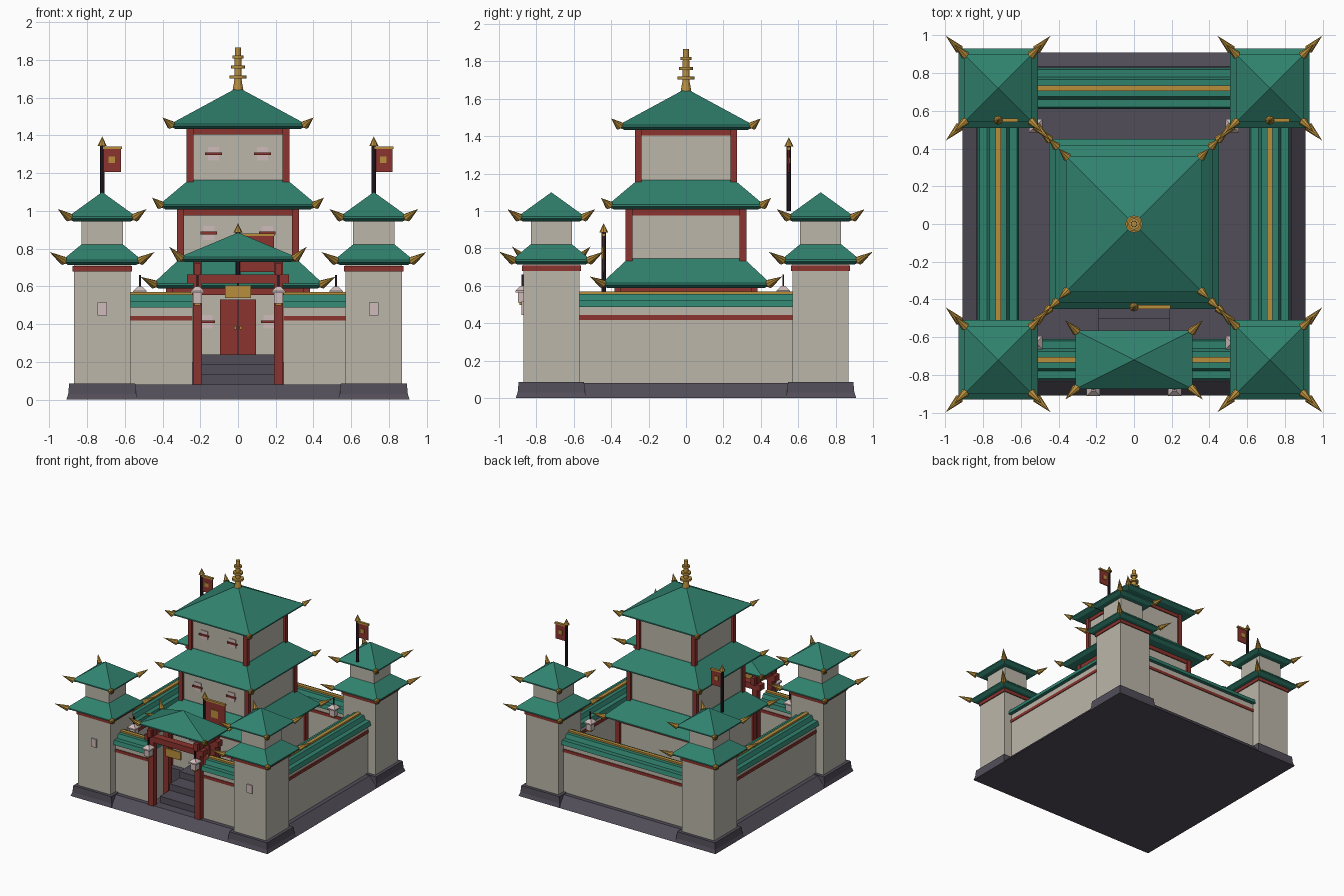
import bpy, bmesh
from mathutils import Vector

if "Cube" in bpy.data.objects:
    bpy.data.objects.remove(bpy.data.objects["Cube"], do_unlink=True)


def material(name, r, g, b):
    m = bpy.data.materials.new(name)
    m.use_nodes = True
    m.diffuse_color = (r, g, b, 1)
    m.node_tree.nodes["Principled BSDF"].inputs["Base Color"].default_value = (r, g, b, 1)
    return m


GREEN = material("roof green", 0.03, 0.22, 0.155)
RED = material("painted red", 0.26, 0.033, 0.026)
STONE = material("pale stone", 0.5, 0.47, 0.4)
SLATE = material("dark slate", 0.085, 0.075, 0.1)
GOLD = material("gold", 0.48, 0.27, 0.045)
PALE = material("pale paper", 0.62, 0.5, 0.49)
DARK = material("dark wood", 0.022, 0.012, 0.02)


def finish(name, bm, mat):
    bmesh.ops.remove_doubles(bm, verts=bm.verts, dist=0.0001)
    bmesh.ops.recalc_face_normals(bm, faces=bm.faces)
    me = bpy.data.meshes.new(name)
    bm.to_mesh(me)
    bm.free()
    me.materials.append(mat)
    ob = bpy.data.objects.new(name, me)
    bpy.context.collection.objects.link(ob)
    return ob


def loft(name, cx, cy, rings, mat):
    """Stack of rectangles given as (half x, half y, z), closed at both ends."""
    bm = bmesh.new()
    loops = [[bm.verts.new((cx + sx * hx, cy + sy * hy, z))
              for sx, sy in ((-1, -1), (1, -1), (1, 1), (-1, 1))] for hx, hy, z in rings]
    for a, b in zip(loops, loops[1:]):
        for i in range(4):
            j = (i + 1) % 4
            bm.faces.new((a[i], a[j], b[j], b[i]))
    bm.faces.new(loops[0][::-1])
    bm.faces.new(loops[-1])
    return finish(name, bm, mat)


def box(name, cx, cy, hx, hy, z0, z1, mat):
    return loft(name, cx, cy, [(hx, hy, z0), (hx, hy, z1)], mat)


def cone(name, start, end, r1, r2, mat, sides=8):
    start, end = Vector(start), Vector(end)
    d = end - start
    bm = bmesh.new()
    bmesh.ops.create_cone(bm, cap_ends=True, segments=sides, radius1=r1, radius2=r2, depth=d.length)
    rot = d.to_track_quat('Z', 'Y')
    for v in bm.verts:
        v.co = rot @ v.co + (start + end) / 2
    return finish(name, bm, mat)


def roof(name, cx, cy, ex, ey, z, top, ztop, tip, rise):
    """Hipped roof with a thin eave and a gold horn on each corner."""
    loft(name, cx, cy, [(ex - 0.03, ey - 0.03, z - 0.022), (ex, ey, z - 0.005), (ex, ey, z + 0.005),
                        (top, top, ztop)], GREEN)
    for sx in (-1, 1):
        for sy in (-1, 1):
            x, y = cx + sx * ex, cy + sy * ey
            cone(name + "_horn", (x - sx * 0.005, y - sy * 0.005, z),
                 (x + sx * tip, y + sy * tip, z + rise), 0.024, 0.0, GOLD)
            cone(name + "_horn_mount", (x - sx * 0.03, y - sy * 0.03, z - 0.012),
                 (x, y, z + 0.002), 0.008, 0.012, GOLD, 6)


def flag(name, x, y, z0, z1, width, height):
    cone(name + "_pole", (x, y, z0), (x, y, z1 - 0.045), 0.012, 0.012, DARK)
    cone(name + "_spike", (x, y, z1 - 0.05), (x, y, z1), 0.024, 0, GOLD)
    top, mid = z1 - 0.06, x + width / 2
    box(name + "_cloth", mid, y, width / 2, 0.004, top - height, top, RED)
    box(name + "_bar", mid, y, width / 2 + 0.004, 0.01, top - 0.008, top + 0.006, GOLD)
    box(name + "_emblem", mid, y, width * 0.17, 0.008,
        top - height / 2 - width * 0.17, top - height / 2 + width * 0.17, GOLD)


def lantern(x, y):
    box("lantern_body", x, y, 0.024, 0.024, 0.51, 0.565, PALE)
    loft("lantern_cap", x, y, [(0.036, 0.036, 0.565), (0.036, 0.036, 0.575), (0.01, 0.01, 0.6)], PALE)
    box("lantern_foot", x, y, 0.015, 0.015, 0.498, 0.51, GOLD)
    box("lantern_rod", x, y, 0.005, 0.005, 0.59, 0.66, DARK)


def window(x, y, z, half):
    box("window", x, y, half, 0.004, z - 0.036, z + 0.036, PALE)
    box("window_bar", x, y - 0.006, half + 0.014, 0.006, z - 0.007, z + 0.007, RED)


# Foundation
loft("foundation", 0, 0, [(0.91, 0.91, 0), (0.835, 0.835, 0.08)], SLATE)

# Corner towers
T = 0.72
for sx in (-1, 1):
    for sy in (-1, 1):
        x, y = sx * T, sy * T
        loft("tower_plinth", x, y, [(0.19, 0.19, 0), (0.18, 0.18, 0.03), (0.175, 0.175, 0.085)], SLATE)
        box("tower_body", x, y, 0.15, 0.15, 0.08, 0.72, STONE)
        box("tower_band", x, y, 0.158, 0.158, 0.68, 0.708, RED)
        roof("tower_lower_roof", x, y, 0.21, 0.21, 0.735, 0.1, 0.83, 0.068, 0.047)
        box("tower_top", x, y, 0.11, 0.11, 0.82, 0.96, STONE)
        roof("tower_upper_roof", x, y, 0.18, 0.18, 0.965, 0, 1.1, 0.055, 0.045)
    box("tower_window", sx * T, -T - 0.152, 0.025, 0.007, 0.445, 0.515, PALE)
    flag("tower_flag", sx * T, 0.55, 1.0, 1.395, 0.1, 0.13)
    lantern(sx * 0.52, 0.52)
    lantern(sx * 0.52, -0.63)


# Courtyard walls with stepped tile caps
def wall(name, cx, cy, length, along_x):
    def layer(part, half, z0, z1, mat, half_top=None):
        rings = []
        for h, z in ((half, z0), (half_top or half, z1)):
            rings.append((length, h, z) if along_x else (h, length, z))
        loft(name + part, cx, cy, rings, mat)
    layer("_body", 0.08, 0.08, 0.5, STONE)
    layer("_stripe", 0.086, 0.418, 0.443, RED)
    layer("_eave", 0.11, 0.488, 0.523, GREEN, 0.1)
    layer("_upper_tiles", 0.06, 0.523, 0.556, GREEN, 0.045)
    layer("_ridge", 0.015, 0.55, 0.57, GOLD)


wall("back_wall", 0, T, 0.58, True)
for s in (-1, 1):
    wall("side_wall", s * T, 0, 0.58, False)
    wall("front_wall", s * 0.41, -T, 0.17, True)

# Keep: three storeys of (wall half width, bottom, top)
box("keep_plinth", 0, 0, 0.41, 0.41, 0.08, 0.2, SLATE)
for h, z0, z1 in ((0.365, 0.2, 0.6), (0.305, 0.73, 1.02), (0.255, 1.15, 1.45)):
    box("keep_wall", 0, 0, h, h, z0, z1, STONE)
    box("keep_beam", 0, 0, h + 0.008, h + 0.008, z1 - 0.045, z1 - 0.012, RED)
    for sx in (-1, 1):
        for sy in (-1, 1):
            box("keep_column", sx * h, sy * h, 0.018, 0.018, z0, z1, RED)
roof("keep_first_roof", 0, 0, 0.45, 0.45, 0.61, 0.31, 0.745, 0.065, 0.04)
roof("keep_second_roof", 0, 0, 0.415, 0.415, 1.03, 0.26, 1.165, 0.04, 0.04)
roof("keep_top_roof", 0, 0, 0.36, 0.36, 1.455, 0, 1.655, 0.04, 0.04)
for s in (-1, 1):
    window(s * 0.165, -0.368, 0.412, 0.03)
    window(s * 0.155, -0.308, 0.883, 0.03)
    window(s * 0.13, -0.258, 1.303, 0.03)

# Spire
cone("spire_base", (0, 0, 1.63), (0, 0, 1.7), 0.03, 0.018, GOLD, 12)
cone("spire_shaft", (0, 0, 1.69), (0, 0, 1.865), 0.02, 0.016, GOLD, 12)
for z, r in ((1.71, 0.045), (1.762, 0.038), (1.815, 0.03)):
    cone("spire_ring", (0, 0, z - 0.008), (0, 0, z + 0.008), r, r, GOLD, 12)

# Door and stairs
for s in (-1, 1):
    box("door_leaf", s * 0.049, -0.37, 0.046, 0.008, 0.24, 0.53, RED)
    box("door_knob", s * 0.014, -0.38, 0.006, 0.006, 0.37, 0.39, GOLD)
box("door_gap", 0, -0.369, 0.006, 0.006, 0.24, 0.53, DARK)
for front, z in ((0.76, 0.133), (0.63, 0.187), (0.5, 0.24)):
    box("stair_step", 0, -(front + 0.36) / 2, 0.19, (front - 0.36) / 2, 0.08, z, SLATE)

# Gatehouse
for s in (-1, 1):
    for y in (-0.82, -0.62):
        box("gate_post", s * 0.215, y, 0.024, 0.024, 0.08, 0.74, RED)
    box("gate_side_beam", s * 0.215, -T, 0.018, 0.15, 0.66, 0.72, RED)
    lantern(s * 0.215, -0.875)
for y in (-0.82, -0.62):
    box("gate_beam", 0, y, 0.27, 0.03, 0.615, 0.663, RED)
box("gate_plaque", 0, -0.852, 0.07, 0.006, 0.538, 0.605, GOLD)
roof("gate_roof", 0, -T, 0.31, 0.155, 0.75, 0, 0.885, 0.055, 0.06)

# Banner in front of the keep
flag("keep_banner", 0, -0.44, 0.57, 0.935, 0.19, 0.2)
